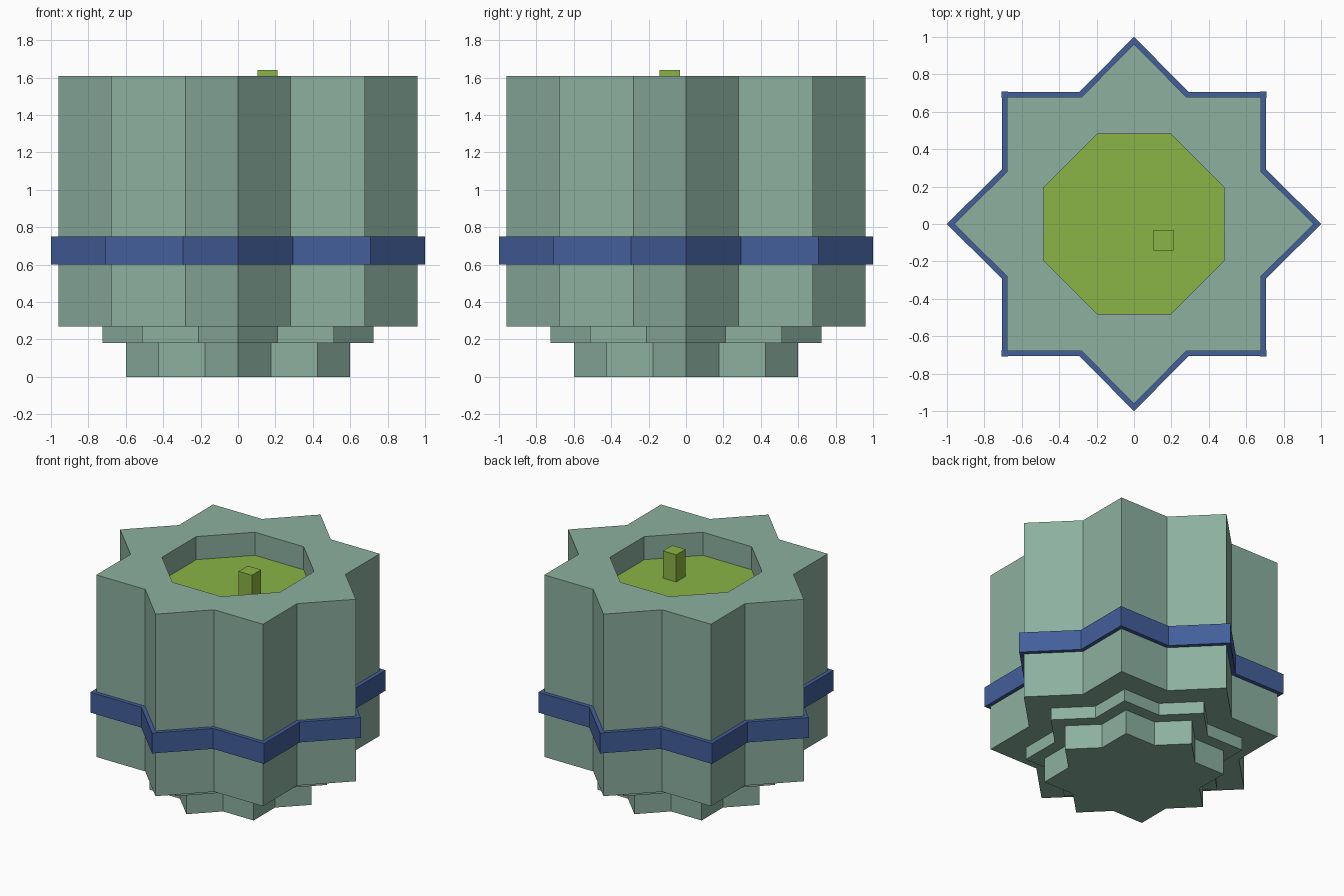
import bpy
import bmesh
from math import cos, sin, pi

cube = bpy.data.objects.get("Cube")
if cube:
    bpy.data.objects.remove(cube, do_unlink=True)


def make_material(name, rgb):
    mat = bpy.data.materials.new(name)
    mat.use_nodes = True
    color = (*rgb, 1)
    mat.diffuse_color = color
    mat.node_tree.nodes["Principled BSDF"].inputs["Base Color"].default_value = color
    return mat


sage = make_material("sage green", (0.262, 0.434, 0.352))
blue = make_material("deep blue", (0.055, 0.114, 0.323))
leaf = make_material("leaf green", (0.255, 0.456, 0.061))

NOTCH = 0.765          # notch radius of an eight-pointed star of tip radius 1
OCTAGON = 1 / cos(pi / 8)   # corner radius of an octagon of half-width 1


def loft(name, rings, mat, cap_start=False, cap_end=False, closed=False):
    """Bridge a stack of 16-point rings given as (tip radius, notch ratio, z)."""
    bm = bmesh.new()
    loops = []
    for radius, ratio, z in rings:
        loop = []
        for i in range(16):
            r = radius * (ratio if i % 2 else 1)
            a = i * pi / 8
            loop.append(bm.verts.new((r * cos(a), r * sin(a), z)))
        loops.append(loop)
    pairs = list(zip(loops, loops[1:]))
    if closed:
        pairs.append((loops[-1], loops[0]))
    for low, high in pairs:
        for i in range(16):
            j = (i + 1) % 16
            bm.faces.new((low[i], low[j], high[j], high[i]))
    if cap_start:
        bm.faces.new(loops[0][::-1])
    if cap_end:
        bm.faces.new(loops[-1])
    mesh = bpy.data.meshes.new(name)
    bm.to_mesh(mesh)
    bm.free()
    mesh.materials.append(mat)
    obj = bpy.data.objects.new(name, mesh)
    bpy.context.collection.objects.link(obj)
    return obj


RIM, FLOOR = 1.61, 1.44

# Stepped foot, star-shaped wall, flat rim and the inside of the octagonal well
loft("star_pot", [
    (0.60, NOTCH, 0), (0.60, NOTCH, 0.18),
    (0.725, NOTCH, 0.18), (0.725, NOTCH, 0.27),
    (0.96, NOTCH, 0.27), (0.96, NOTCH, RIM),
    (0.48, OCTAGON, RIM), (0.48, OCTAGON, FLOOR),
], sage, cap_start=True)

# Green floor of the well
loft("well_floor", [(0.48, OCTAGON, FLOOR - 0.02), (0.48, OCTAGON, FLOOR)],
     leaf, cap_start=True, cap_end=True)

# Raised band around the wall
loft("blue_band", [
    (0.96, NOTCH, 0.60), (1.0, NOTCH, 0.60),
    (1.0, NOTCH, 0.75), (0.96, NOTCH, 0.75),
], blue, closed=True)

# Small square stem standing off-centre on the floor
top = 1.64
bpy.ops.mesh.primitive_cube_add(size=1, location=(0.157, -0.087, (FLOOR + top) / 2))
stem = bpy.context.object
stem.name = "stem"
stem.scale = (0.108, 0.108, top - FLOOR)
stem.data.materials.append(leaf)
